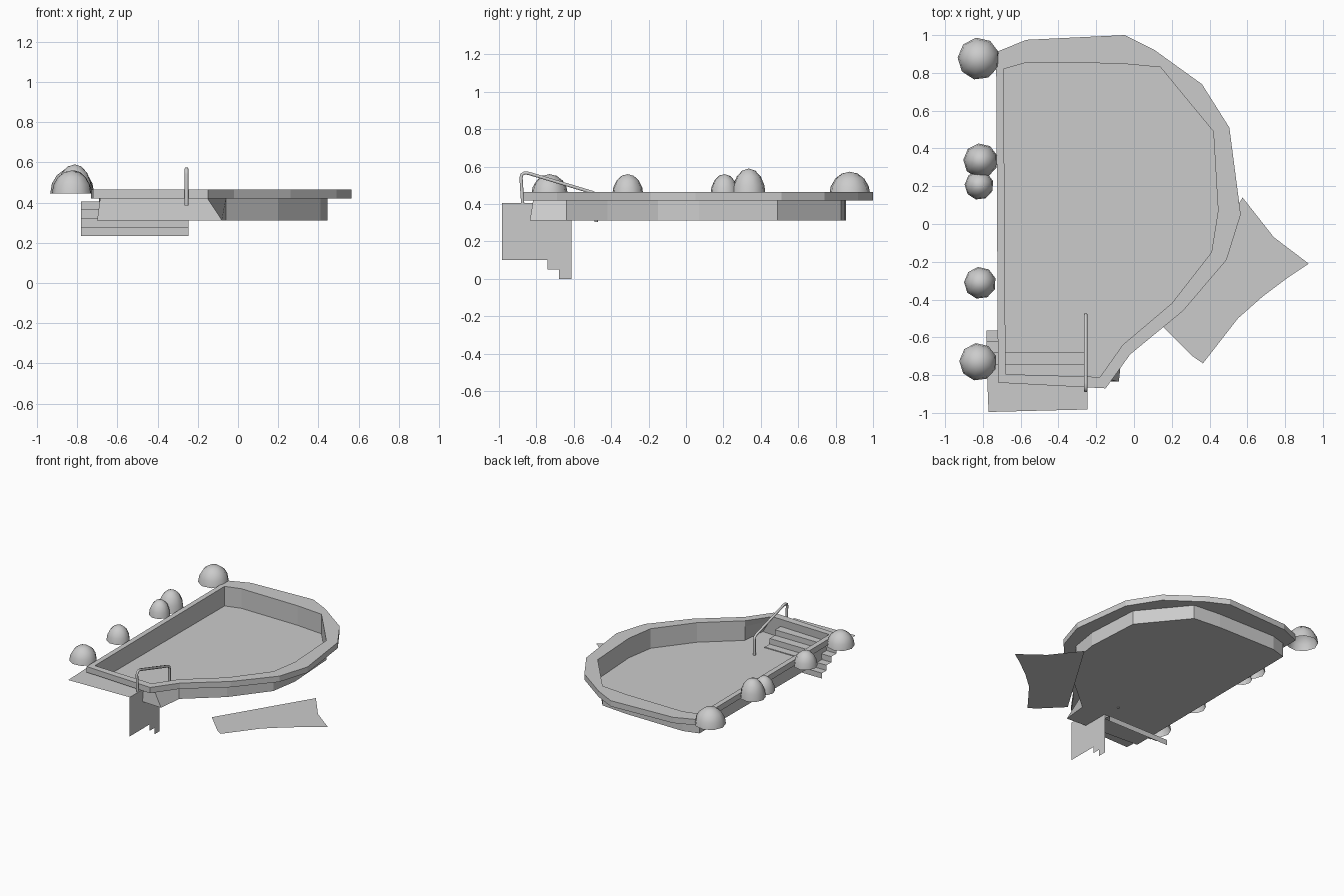
import bpy, bmesh
from math import cos, sin, pi

if "Cube" in bpy.data.objects:
    bpy.data.objects.remove(bpy.data.objects["Cube"])


def mesh_object(name, verts, faces, recalc=False):
    me = bpy.data.meshes.new(name)
    me.from_pydata(verts, [], faces)
    if recalc:
        bm = bmesh.new()
        bm.from_mesh(me)
        bmesh.ops.recalc_face_normals(bm, faces=bm.faces)
        bm.to_mesh(me)
        bm.free()
    ob = bpy.data.objects.new(name, me)
    bpy.context.collection.objects.link(ob)
    return ob


def at(points, z):
    return [(x, y, z) for x, y in points]


def loft(name, loops, closed=False, cap=False, recalc=False):
    """Bridge loops of equal length; optionally close the section or cap the last loop."""
    n, m = len(loops[0]), len(loops)
    faces = []
    for r in range(m if closed else m - 1):
        a, b = r * n, (r + 1) % m * n
        faces += [(a + i, a + (i + 1) % n, b + (i + 1) % n, b + i) for i in range(n)]
    if cap:
        faces.append([(m - 1) * n + i for i in reversed(range(n))])
    return mesh_object(name, [v for l in loops for v in l], faces, recalc)


# Pool outlines, clockwise from the back left corner
outer = [(-.73, .91), (-.57, .975), (-.05, 1), (.11, .92), (.36, .74), (.505, .51),
         (.565, .05), (.49, -.19), (.26, -.46), (-.02, -.69), (-.15, -.87), (-.72, -.84)]
inner = [(-.69, .82), (-.57, .855), (-.08, .85), (.14, .83), (.27, .672), (.42, .49),
         (.445, .07), (.41, -.15), (.2, -.42), (-.06, -.64), (-.18, -.81), (-.68, -.795)]
floor = list(inner)
floor[10], floor[11] = (-.08, -.835), (-.70, -.80)
under = [tuple(a + (b - a) * .29 for a, b in zip(p, q)) for p, q in zip(inner, floor)]

# Coping slab around the rim
loft("coping", [at(outer, .42), at(outer, .465), at(inner, .465), at(under, .42)],
     closed=True, recalc=True)

# Basin walls and floor
loft("basin", [at(under, .42), at(floor, .312)], cap=True)

# Entry steps: treads and risers as one folded strip
profile = [(-.99, .405), (-.745, .405), (-.745, .362), (-.68, .362), (-.68, .318),
           (-.62, .318), (-.62, .277), (-.565, .277), (-.565, .235)]
verts = []
for i, (y, z) in enumerate(profile):
    verts += [(-.77 if i == 0 else -.78, y - (.005 if i == 0 else 0), z),
              (-.247, y + (.008 if i == 0 else 0), z)]
mesh_object("entry_steps", verts,
            [(2 * i, 2 * i + 1, 2 * i + 3, 2 * i + 2) for i in range(len(profile) - 1)])

# Side panel under the steps
panel = [(-.985, .10), (-.74, .10), (-.74, .05), (-.678, .05), (-.678, 0), (-.613, 0),
         (-.613, .318), (-.68, .318), (-.68, .362), (-.745, .362), (-.745, .405), (-.985, .405)]
mesh_object("step_side_panel", [(-.247, y, z) for y, z in panel], [range(len(panel))])

# Low flat apron on the right
apron = [(.575, .14), (.155, -.545), (.31, -.70), (.365, -.738), (.55, -.50),
         (.68, -.385), (.82, -.28), (.925, -.21), (.74, -.07)]
mesh_object("apron", at(apron, .19), [range(len(apron))])

# Handrail: bent tube
cu = bpy.data.curves.new("handrail", "CURVE")
cu.dimensions = "3D"
cu.bevel_depth = .01
cu.bevel_resolution = 1
cu.use_fill_caps = True
path = [(-.872, .385), (-.882, .54), (-.878, .558), (-.862, .567), (-.84, .564),
        (-.50, .462), (-.484, .452), (-.48, .435), (-.48, .305)]
sp = cu.splines.new("POLY")
sp.points.add(len(path) - 1)
for p, (y, z) in zip(sp.points, path):
    p.co = (-.256, y, z, 1)
bpy.context.collection.objects.link(bpy.data.objects.new("handrail", cu))


# Boulders: faceted domes along the left edge
def boulder(name, x, y, r, top, base=.445, sides=9, rings=4):
    loops = []
    for k in range(rings):
        a = k * pi / 2 / rings
        loops.append([(x + r * cos(a) * cos(2 * pi * i / sides + .3),
                       y + r * cos(a) * sin(2 * pi * i / sides + .3),
                       base + (top - base) * sin(a)) for i in range(sides)])
    n = sides * rings
    faces = [(k * sides + i, k * sides + (i + 1) % sides,
              (k + 1) * sides + (i + 1) % sides, (k + 1) * sides + i)
             for k in range(rings - 1) for i in range(sides)]
    faces += [(n - sides + i, n - sides + (i + 1) % sides, n) for i in range(sides)]
    ob = mesh_object(name, [v for l in loops for v in l] + [(x, y, top)], faces)
    ob.data.polygons.foreach_set("use_smooth", [True] * len(faces))


for i, b in enumerate([(-.822, .875, .112, .573), (-.812, .335, .092, .59),
                       (-.82, .205, .077, .56), (-.815, -.312, .085, .56),
                       (-.825, -.73, .1, .56)]):
    boulder(f"boulder_{i + 1}", *b)
